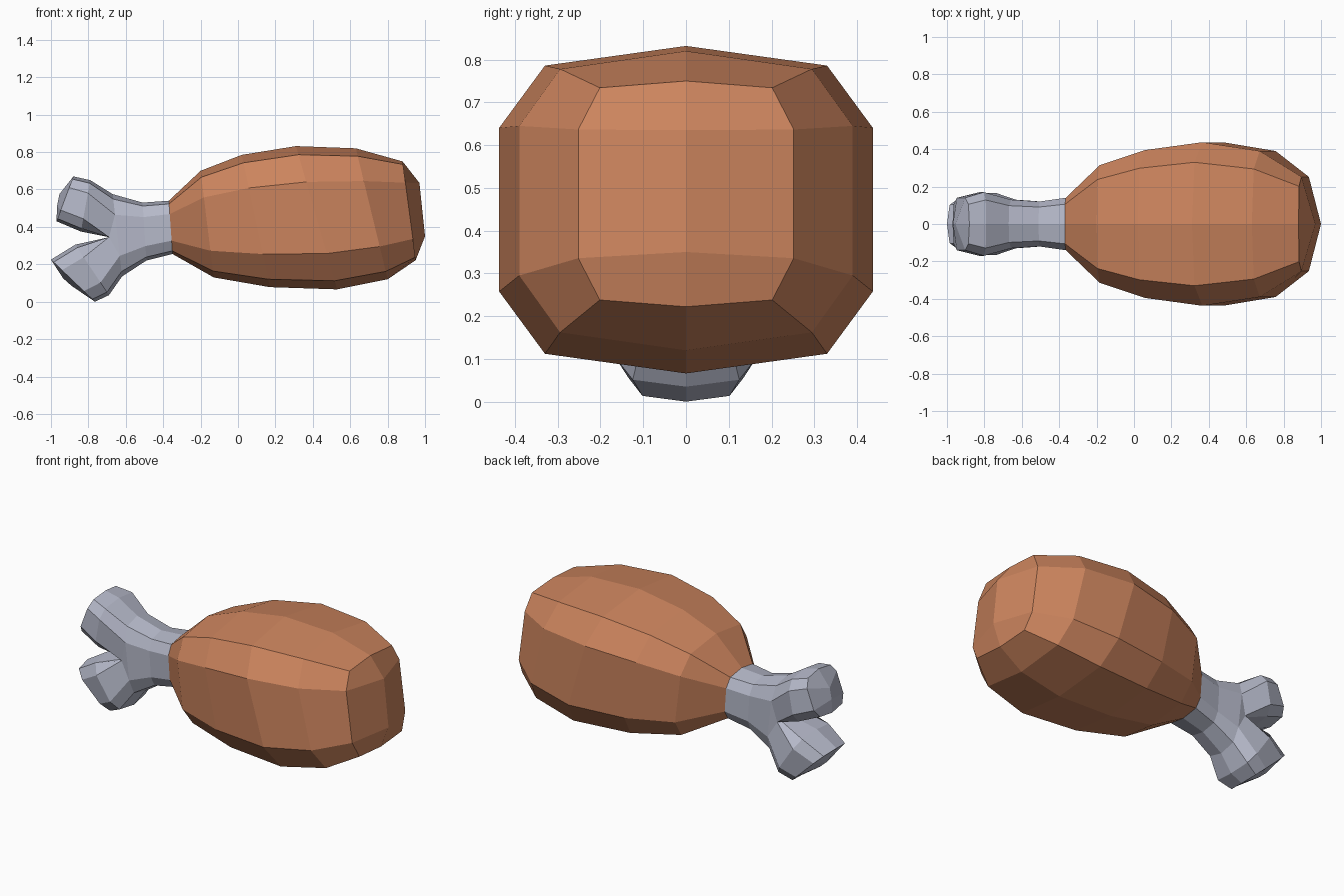
import bpy, bmesh
from mathutils import Vector

if "Cube" in bpy.data.objects:
    bpy.data.objects.remove(bpy.data.objects["Cube"])


def material(name, rgb):
    m = bpy.data.materials.new(name)
    m.diffuse_color = (*rgb, 1)
    m.use_nodes = True
    m.node_tree.nodes["Principled BSDF"].inputs["Base Color"].default_value = m.diffuse_color
    return m


def ring(bm, top, bottom, half, shoulder=0.755, drop=0.06, side=0.25):
    """Ten-sided rounded section hung between a top and a bottom point (x, z)."""
    prof = [(0, 0), (shoulder, drop), (1, side), (1, 1 - side), (shoulder, 1 - drop),
            (0, 1), (-shoulder, 1 - drop), (-1, 1 - side), (-1, side), (-shoulder, drop)]
    a, b = Vector((top[0], 0, top[1])), Vector((bottom[0], 0, bottom[1]))
    return [bm.verts.new(a.lerp(b, t) + Vector((0, y * half, 0))) for y, t in prof]


def loft(bm, rings):
    for r, s in zip(rings, rings[1:]):
        for i in range(10):
            j = (i + 1) % 10
            bm.faces.new((r[i], r[j], s[j], s[i]))


def cap(bm, r, upper, lower):
    """Close a ring with a bulging end built on a short centre edge."""
    a, b = [bm.verts.new((p[0], 0, p[1])) for p in (upper, lower)]
    for f in ((r[0], r[1], r[2], a), (r[2], r[3], b, a), (r[3], r[4], r[5], b),
              (r[5], r[6], r[7], b), (r[7], r[8], a, b), (r[8], r[9], r[0], a)):
        bm.faces.new(f)


def finish(bm, name, mat):
    bmesh.ops.recalc_face_normals(bm, faces=bm.faces)
    me = bpy.data.meshes.new(name)
    bm.to_mesh(me)
    bm.free()
    me.materials.append(mat)
    bpy.context.collection.objects.link(bpy.data.objects.new(name, me))


NECK = ((-0.37, 0.54), (-0.35, 0.255), 0.14)

# Meat: tilted rings swelling from the neck to a blunt end
bm = bmesh.new()
rings = [ring(bm, *p) for p in (
    NECK,
    ((-0.20, 0.70), (-0.13, 0.13), 0.315),
    ((0.02, 0.785), (0.17, 0.078), 0.395),
    ((0.31, 0.832), (0.53, 0.066), 0.437),
    ((0.63, 0.82), (0.80, 0.12), 0.39))]
rings.append(ring(bm, (0.88, 0.75), (0.95, 0.222), 0.252, 0.8, 0.03, 0.215))
loft(bm, rings)
cap(bm, rings[-1], (0.97, 0.635), (1.0, 0.35))
finish(bm, "meat", material("roasted brown", (0.60, 0.23, 0.11)))

# Bone: stem that forks into two knobs
bm = bmesh.new()
stem = [ring(bm, *p) for p in (
    NECK,
    ((-0.51, 0.53), (-0.49, 0.22), 0.12),
    ((-0.67, 0.575), (-0.62, 0.135), 0.13))]
loft(bm, stem)
s = stem[-1]

# Crotch of the fork: side, shoulder and centre points, shared by both knobs
c = [bm.verts.new((-0.69, y, 0.345)) for y in (0.12, 0.09, 0, -0.09, -0.12)]
bm.faces.new((s[2], s[3], c[0]))
bm.faces.new((s[7], s[8], c[4]))
upper_start = s[0:3] + c + s[8:10]
lower_start = [c[2], c[1], c[0]] + s[3:8] + [c[4], c[3]]

# Upper knob
upper = [upper_start,
         ring(bm, (-0.79, 0.65), (-0.84, 0.375), 0.17),
         ring(bm, (-0.88, 0.67), (-0.97, 0.43), 0.14)]
loft(bm, upper)
cap(bm, upper[-1], (-0.955, 0.575), (-0.968, 0.51))

# Lower knob
lower = [lower_start,
         ring(bm, (-0.87, 0.305), (-0.69, 0.035), 0.165),
         ring(bm, (-1.0, 0.225), (-0.765, 0.0), 0.135)]
loft(bm, lower)
cap(bm, lower[-1], (-0.935, 0.125), (-0.89, 0.085))
finish(bm, "bone", material("bone grey", (0.46, 0.48, 0.58)))
